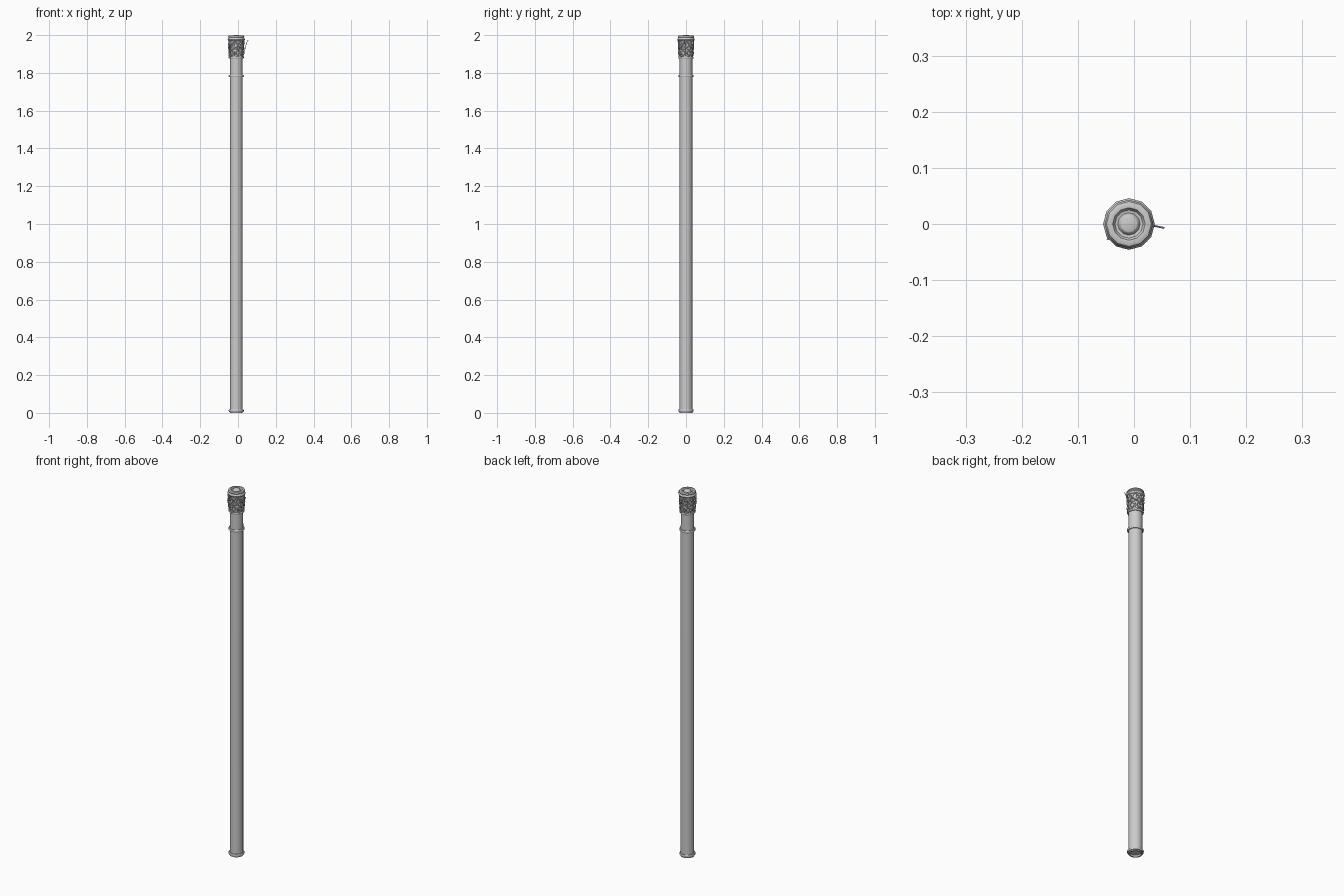
import bpy, bmesh, random
from math import sin, cos, pi, tau, radians

if "Cube" in bpy.data.objects:
    bpy.data.objects.remove(bpy.data.objects["Cube"])

random.seed(4)
CX = -0.009  # post axis; the stray tendril shifts the overall bounds


def lathe(name, profile, sides, smooth=40):
    """Revolve (radius, z) points about the post axis."""
    bm = bmesh.new()
    rings = []
    for r, z in profile:
        if r == 0:
            rings.append([bm.verts.new((CX, 0, z))])
        else:
            rings.append([bm.verts.new((CX + r * sin(tau * i / sides), r * cos(tau * i / sides), z))
                          for i in range(sides)])
    for a, b in zip(rings, rings[1:]):
        for i in range(sides):
            j = (i + 1) % sides
            loop = [a[i % len(a)], a[j % len(a)], b[j % len(b)], b[i % len(b)]]
            bm.faces.new(list(dict.fromkeys(loop)))
    bmesh.ops.recalc_face_normals(bm, faces=bm.faces)
    return finish(name, bm, smooth)


def finish(name, bm, smooth):
    me = bpy.data.meshes.new(name)
    bm.to_mesh(me)
    bm.free()
    ob = bpy.data.objects.new(name, me)
    bpy.context.collection.objects.link(ob)
    bpy.ops.object.select_all(action='DESELECT')
    bpy.context.view_layer.objects.active = ob
    ob.select_set(True)
    bpy.ops.object.shade_smooth_by_angle(angle=radians(smooth))
    return ob


def on_post(angle, r, z):
    return (CX + r * cos(angle), r * sin(angle), z)


def vines(name, paths, thick):
    """Thin round strands following lists of points."""
    cu = bpy.data.curves.new(name, 'CURVE')
    cu.dimensions = '3D'
    cu.bevel_depth = thick
    cu.bevel_resolution = 1
    cu.use_fill_caps = True
    for pts in paths:
        sp = cu.splines.new('POLY')
        sp.points.add(len(pts) - 1)
        for p, co in zip(sp.points, pts):
            p.co = (*co, 1)
            p.radius = 1
    ob = bpy.data.objects.new(name, cu)
    bpy.context.collection.objects.link(ob)
    return ob


def ring(name, z, half, r_in, r_out):
    lathe(name, [(r_in, z - half), (r_out - .002, z - half), (r_out, z - half * .4),
                 (r_out, z + half * .4), (r_out - .002, z + half), (r_in, z + half)], 16)


# Shaft with a shallow recess underneath
lathe("shaft", [(0, .008), (.024, .008), (.028, .0), (.034, .0), (.034, 1.79),
                (.0335, 1.88), (0, 1.88)], 16)
ring("foot_ring", .012, .006, .030, .040)
ring("collar_ring", 1.784, .006, .030, .040)
ring("ornament_ring", 1.881, .005, .030, .040)

# Core behind the carved ornament
lathe("ornament_core", [(0, 1.875), (.033, 1.88), (.035, 1.92), (.037, 1.965), (.039, 1.972), (0, 1.972)], 16)

# Cap with dished top and centre knob
lathe("cap", [(0, 1.968), (.038, 1.968), (.044, 1.972), (.046, 1.978), (.043, 1.984), (.041, 1.987),
              (.043, 1.991), (.040, 1.997), (.035, 1.999), (.029, 1.998), (.025, 1.991),
              (.020, 1.990), (.016, 1.999), (.014, 2.0), (0, 2.0)], 12)

# Intertwined strands weaving around the core
N = 7
strands = []
for k in range(N):
    for s in (1, -1):
        path = []
        for i in range(13):
            t = i / 12
            a = tau * k / N + s * .55 * sin(pi * 2 * t) + .15 * s
            path.append(on_post(a, .037 + .004 * t + .0015 * s * cos(4 * pi * t), 1.884 + .086 * t))
        strands.append(path)
vines("woven_strands", strands, .0026)

# Small pointed leaves between the strands
bm = bmesh.new()
for row in range(3):
    for k in range(N):
        a = tau * (k + .5 * (row % 2)) / N + random.uniform(-.08, .08)
        z = 1.889 + .027 * row
        w, h, r = .17, .027, .037 + .001 * row
        base = bm.verts.new(on_post(a, r, z))
        left = bm.verts.new(on_post(a - w, r + .001, z + h * .5))
        right = bm.verts.new(on_post(a + w, r + .001, z + h * .5))
        mid = bm.verts.new(on_post(a, r + .006, z + h * .5))
        tip = bm.verts.new(on_post(a, r + .004, z + h))
        for f in ((base, right, mid), (right, tip, mid), (tip, left, mid), (left, base, mid)):
            bm.faces.new(f)
finish("leaves", bm, 20)

# Loose tendrils that stand away from the post
vines("loose_tendrils", [
    [(.028, -.003, 1.895), (.034, -.003, 1.915), (.039, -.004, 1.935),
     (.044, -.005, 1.955), (.049, -.006, 1.966), (.0535, -.007, 1.974)],
    [on_post(3.76, .037, 1.90), on_post(3.76, .043, 1.925), on_post(3.76, .047, 1.95)],
], .0016)
